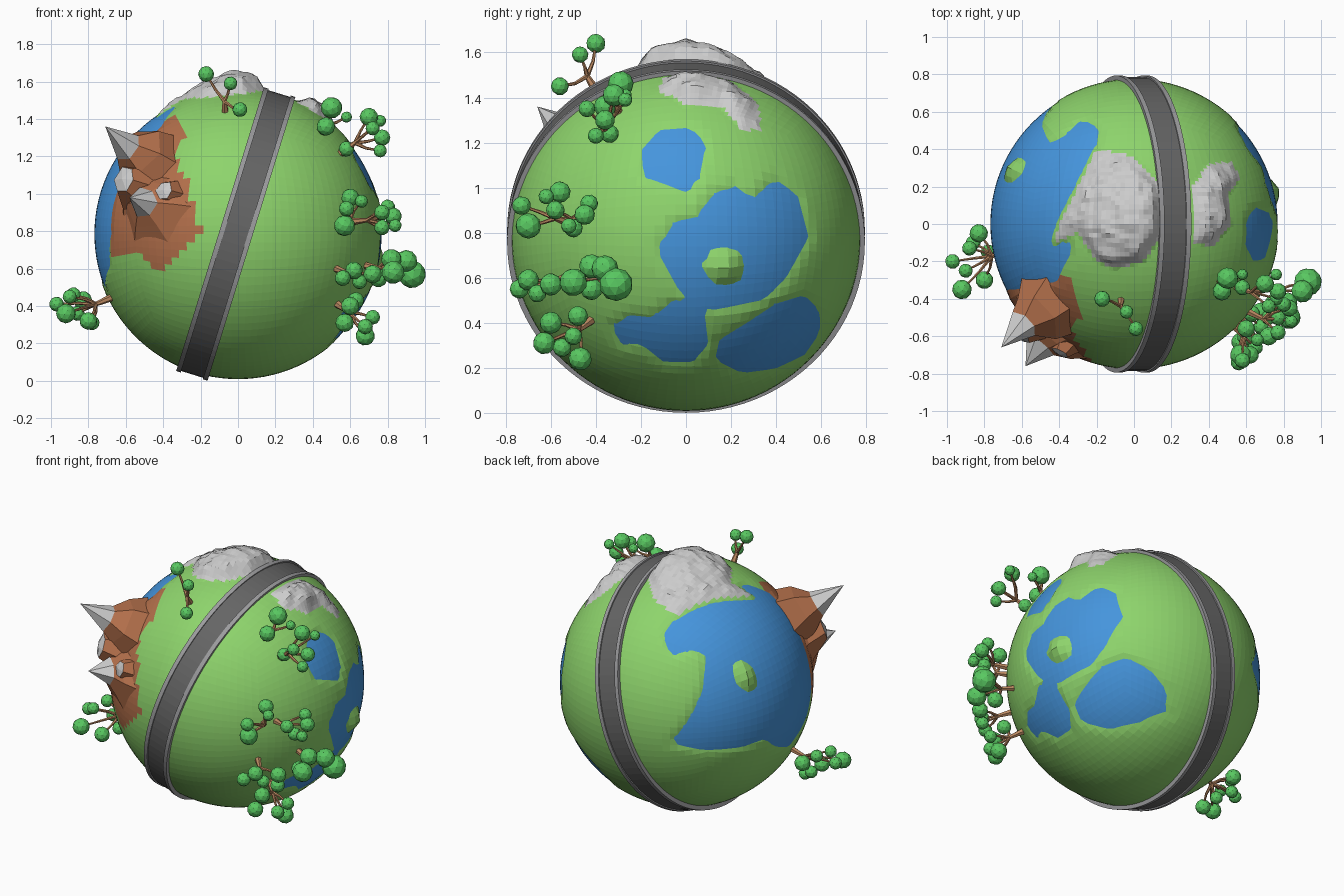
import bpy, bmesh, random
from math import pi, tan, sin, cos, radians, degrees, atan2, asin, hypot
from mathutils import Vector, Matrix, noise

if "Cube" in bpy.data.objects:
    bpy.data.objects.remove(bpy.data.objects["Cube"])

random.seed(4)
C = Vector((0, 0, 0.785))          # planet centre
LAND, WATER = 0.776, 0.768


def material(name, rgb):
    m = bpy.data.materials.new(name)
    m.diffuse_color = (*rgb, 1)
    m.use_nodes = True
    m.node_tree.nodes["Principled BSDF"].inputs["Base Color"].default_value = m.diffuse_color
    return m


GRASS = material("grass", (0.27, 0.66, 0.15))
SEA = material("water", (0.06, 0.30, 0.72))
EARTH = material("earth", (0.45, 0.16, 0.07))
ROCK = material("rock", (0.58, 0.58, 0.58))
ASPHALT = material("asphalt", (0.13, 0.13, 0.13))
CURB = material("curb", (0.33, 0.33, 0.34))
LEAF = material("leaf", (0.10, 0.58, 0.12))
BARK = material("bark", (0.50, 0.25, 0.12))


def finish(bm, name, *mats):
    bmesh.ops.recalc_face_normals(bm, faces=bm.faces)
    me = bpy.data.meshes.new(name)
    bm.to_mesh(me)
    bm.free()
    for m in mats:
        me.materials.append(m)
    ob = bpy.data.objects.new(name, me)
    bpy.context.collection.objects.link(ob)
    return ob


def cube_sphere(n):
    bm = bmesh.new()
    bmesh.ops.create_cube(bm, size=2)
    bmesh.ops.subdivide_edges(bm, edges=bm.edges[:], cuts=n - 1, use_grid_fill=True)
    for v in bm.verts:
        v.co = Vector([tan(c * pi / 4) for c in v.co]).normalized()
    return bm


def inside(poly, x, y):
    """Signed distance to a polygon outline, positive inside."""
    best, hit = 9, False
    for (ax, ay), (bx, by) in zip(poly, poly[1:] + poly[:1]):
        dx, dy = bx - ax, by - ay
        t = max(0, min(1, ((x - ax) * dx + (y - ay) * dy) / (dx * dx + dy * dy)))
        best = min(best, hypot(x - ax - t * dx, y - ay - t * dy))
        if (ay > y) != (by > y) and x < ax + (y - ay) / dy * dx:
            hit = not hit
    return best if hit else -best


# Lakes on the right side, as (y, z) outlines
LAKE_A = [(-.2, 1.17), (-.12, 1.26), (.02, 1.27), (.09, 1.2), (.06, 1.05), (0, .98), (-.1, 1.02), (-.19, 1.05)]
LAKE_B = [(-.13, .72), (-.05, .85), (.05, .87), (.12, .97), (.22, 1.01), (.3, .95), (.4, 1.04), (.5, .97),
          (.55, .78), (.45, .6), (.35, .5), (.1, .45), (-.02, .52)]
LAKE_C = [(-.33, .38), (-.25, .43), (-.15, .42), (-.05, .5), (.08, .46), (.1, .3), (.03, .22), (-.1, .22),
          (-.2, .3), (-.3, .3)]
LAKE_D = [(.13, .23), (.15, .32), (.28, .4), (.4, .48), (.53, .52), (.6, .45), (.6, .35), (.53, .25),
          (.4, .19), (.25, .17)]


# Ocean on the left side, as (azimuth, latitude) in degrees, laid out flat
def flat(az, lat):
    return radians((az - 165) % 360 if (az - 165) % 360 < 180 else (az - 165) % 360 - 360) * cos(radians(lat)) * .77, radians(lat) * .77


OCEAN = [flat(*p) for p in [(118, -5), (127, 8), (133, 20), (136, 36), (129, 39), (116, 36), (110, 45), (121, 60),
                            (160, 64), (204, 62), (217, 48), (210, 26), (208, 0), (204, -13), (186, -22),
                            (172, -16), (164, -9), (150, -10), (133, -9)]]
# Rock patches as (x, y) outlines, earth patch as (x, z)
ROCK_A = [(.15, .2), (0, .36), (-.2, .4), (-.3, .2), (-.4, 0), (-.43, -.1), (-.3, -.05), (-.2, -.2), (-.1, -.24),
          (.05, -.2), (.15, -.05)]
ROCK_B = [(.31, -.1), (.42, -.12), (.52, 0), (.5, .15), (.57, .25), (.52, .33), (.4, .32), (.31, .2)]
DIRT = [(-.36, 1.42), (-.28, 1.35), (-.33, 1.2), (-.25, 1), (-.2, .8), (-.3, .67), (-.45, .58), (-.55, .7),
        (-.68, .66), (-.7, .9), (-.64, 1.15), (-.5, 1.33)]


def rock(p):
    return max(inside(ROCK_A, p.x, p.y), inside(ROCK_B, p.x, p.y)) if p.z > 1 else -1


def radius(d):
    p = C + d * LAND
    w = -1
    if p.x > 0.1:
        w = max(inside(L, p.y, p.z) for L in (LAKE_A, LAKE_B, LAKE_C, LAKE_D))
        isle = hypot(p.y - .17, p.z - .65)
        w = min(w, isle - .08)
        if isle < .08:
            return LAND + .04 * (1 - isle / .08)
    elif p.x < -0.05:
        w = inside(OCEAN, *flat(degrees(atan2(d.y, d.x)), degrees(asin(d.z))))
        isle = hypot((p.y - .29) / .8, (p.z - 1.09) / 1.2)
        w = min(w, isle - .075)
        if isle < .075:
            return LAND + .03 * (1 - isle / .075)
    m = rock(p)
    if m > -.03:
        w = min(w, -m - .02)
    r = max(WATER - .012, min(LAND, WATER - .3 * w))
    if m > 0:
        near = max(0, 1 - hypot(p.x, p.y) / .3)
        near_b = max(0, 1 - hypot(p.x - .42, p.y - .05) / .22)
        rough = noise.noise(p * 14) * .016 + noise.noise(p * 33) * .010
        r += min(1, m / .06) * (.022 + .08 * near + .035 * near_b + rough)
    return r


# Land: cube sphere, finer on the rocks, with lakes pressed in
bm = cube_sphere(26)
fine = {e for f in bm.faces if rock(C + f.calc_center_median() * LAND) > -.02 for e in f.edges}
bmesh.ops.subdivide_edges(bm, edges=list(fine), cuts=1, use_grid_fill=True)
for f in bm.faces:
    p = C + f.calc_center_median().normalized() * LAND
    if rock(p) > 0:
        f.material_index = 1
    elif p.y < 0 and inside(DIRT, p.x, p.z) > 0:
        f.material_index = 2
for v in bm.verts:
    d = v.co.normalized()
    v.co = C + d * radius(d)
finish(bm, "land", GRASS, ROCK, EARTH)

# Water: plain sphere showing through the hollows
bm = cube_sphere(26)
for v in bm.verts:
    v.co = C + v.co * WATER
finish(bm, "water", SEA)

# Road: curbed profile swept round the planet on a tilt
bm = bmesh.new()
prof = [(-.088, .73), (-.088, .794), (-.062, .794), (-.062, .786), (.062, .786), (.062, .794), (.088, .794), (.088, .73)]
N = 96
turn = Matrix.Translation(C + Vector((-.012, 0, 0))) @ Matrix.Rotation(radians(17.2), 4, 'Y')
rings = [[bm.verts.new(turn @ Vector((x, r * cos(2 * pi * i / N), r * sin(2 * pi * i / N)))) for x, r in prof]
         for i in range(N)]
for i in range(N):
    a, b = rings[i], rings[(i + 1) % N]
    for j in range(8):
        k = (j + 1) % 8
        f = bm.faces.new((a[j], a[k], b[k], b[j]))
        f.material_index = 0 if j == 3 else 1
finish(bm, "road", ASPHALT, CURB)


# Jagged earth peaks with rock caps
def peak(name, tip, width, sides=6, cap=.5):
    tip = Vector(tip)
    d = (tip - C).normalized()
    base = C + d * .72
    rot = d.to_track_quat('Z', 'Y')
    bm = bmesh.new()
    loops = []
    for t, w in ((0, 1), (.3, .62), (cap, .36)):
        loops.append([bm.verts.new(base.lerp(tip, t) + rot @ Vector((
            cos(2 * pi * i / sides), sin(2 * pi * i / sides), 0)) * width * w * random.uniform(.82, 1.15))
            for i in range(sides)])
    top = bm.verts.new(tip)
    for i in range(sides):
        j = (i + 1) % sides
        for a, b in zip(loops, loops[1:]):
            bm.faces.new((a[i], a[j], b[j], b[i]))
        bm.faces.new((loops[-1][i], loops[-1][j], top)).material_index = 1
    finish(bm, name, EARTH, ROCK)


peak("tall_peak", (-.71, -.66, 1.36), .24)
peak("front_peak", (-.58, -.76, .98), .24, cap=.45)
peak("small_peak", (-.40, -.70, 1.02), .15, cap=.9)
peak("low_ridge", (-.62, -.60, 1.08), .22, cap=.9)


# Trees: trunk, forked branches and faceted leaf balls
def limb(bm, a, b, r1, r2):
    a, b = Vector(a), Vector(b)
    m = Matrix.Translation((a + b) / 2) @ (b - a).to_track_quat('Z', 'Y').to_matrix().to_4x4()
    bmesh.ops.create_cone(bm, cap_ends=True, segments=6, radius1=r1, radius2=r2, depth=(b - a).length, matrix=m)


def tree(name, base, balls):
    base = Vector(base)
    mid = sum((Vector(b[:3]) for b in balls), Vector()) / len(balls)
    hub = base + ((base - C).normalized() * .5 + (mid - base).normalized() * .5) * (mid - base).length * .5
    wood, leaf = bmesh.new(), bmesh.new()
    limb(wood, base - (base - C) * .04, hub, .024, .012)
    for x, y, z, r in balls:
        p = Vector((x, y, z))
        elbow = hub.lerp(p, .5) + (hub - C).normalized() * -.012
        limb(wood, hub, elbow, .011, .008)
        limb(wood, elbow, p, .008, .005)
        spin = Matrix.Rotation(random.uniform(0, 6), 4, Vector((1, 2, random.random())))
        bmesh.ops.create_icosphere(leaf, subdivisions=2, radius=r, matrix=Matrix.Translation(p) @ spin)
    finish(wood, name + "_trunk", BARK)
    finish(leaf, name + "_leaves", LEAF)


tree("top_tree", (-.07, -.40, 1.43), [(-.17, -.40, 1.64, .043), (-.04, -.47, 1.59, .037), (.01, -.56, 1.45, .04)])
tree("upper_tree_a", (.45, -.30, 1.33), [(.50, -.29, 1.46, .058), (.47, -.36, 1.36, .05), (.58, -.27, 1.41, .03)])
tree("upper_tree_b", (.55, -.34, 1.22), [(.70, -.32, 1.41, .05), (.76, -.27, 1.39, .032), (.77, -.36, 1.30, .045),
                                         (.58, -.34, 1.24, .042), (.72, -.44, 1.35, .038), (.76, -.40, 1.23, .036)])
tree("middle_tree_a", (.56, -.52, .84), [(.60, -.56, .98, .048), (.57, -.70, .83, .057), (.58, -.73, .92, .042),
                                         (.66, -.62, .96, .035)])
tree("middle_tree_b", (.60, -.47, .85), [(.77, -.58, .90, .042), (.83, -.45, .88, .046), (.80, -.43, .93, .04),
                                         (.77, -.50, .82, .042), (.84, -.52, .83, .035)])
tree("lower_tree_a", (.66, -.32, .62), [(.93, -.31, .57, .075), (.90, -.36, .64, .06), (.82, -.42, .65, .055),
                                        (.83, -.50, .58, .062), (.75, -.42, .55, .05)])
tree("lower_tree_b", (.52, -.53, .60), [(.72, -.60, .57, .05), (.62, -.70, .59, .048), (.56, -.74, .55, .043),
                                        (.65, -.66, .53, .04)])
tree("bottom_tree", (.53, -.42, .41), [(.63, -.48, .43, .045), (.60, -.60, .40, .05), (.57, -.63, .31, .05),
                                       (.68, -.47, .24, .052), (.72, -.50, .34, .04), (.68, -.55, .29, .042)])
tree("left_tree", (-.66, -.15, .45), [(-.97, -.20, .41, .04), (-.92, -.35, .36, .053), (-.83, -.05, .43, .05),
                                      (-.88, -.13, .46, .04), (-.80, -.30, .32, .048), (-.86, -.10, .36, .04),
                                      (-.78, -.15, .31, .04), (-.90, -.25, .45, .038)])
